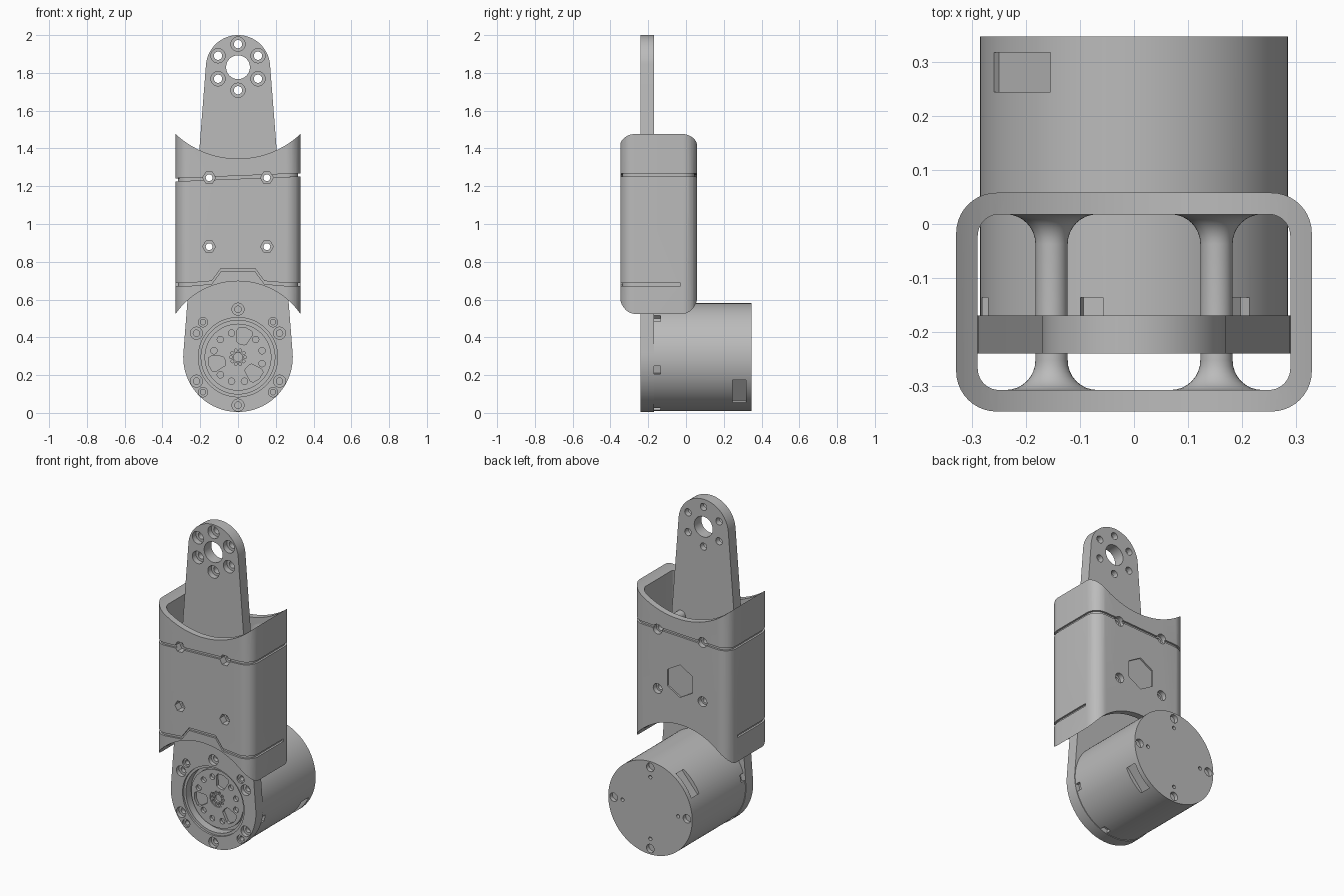
import bpy, bmesh
from math import sin, cos, pi, radians, sqrt, atan2, acos

if "Cube" in bpy.data.objects:
    bpy.data.objects.remove(bpy.data.objects["Cube"])

grey = bpy.data.materials.new("satin grey")
grey.use_nodes = True
grey.diffuse_color = (0.5, 0.5, 0.5, 1)
grey.node_tree.nodes["Principled BSDF"].inputs["Base Color"].default_value = (0.5, 0.5, 0.5, 1)

LOW, HIGH = 0.295, 1.83          # heights of the two joint axes
FRONT, BACK = -0.348, 0.058      # sleeve depth
PLATE_F, PLATE_B = -0.24, -0.17  # arm plate depth


# ---------- helpers ----------
def loft(name, rings, closed=False):
    """Skin a list of equal-length point rings; cap the ends unless closed."""
    bm = bmesh.new()
    rows = [[bm.verts.new(p) for p in ring] for ring in rings]
    n = len(rows[0])
    pairs = list(zip(rows, rows[1:]))
    if closed:
        pairs.append((rows[-1], rows[0]))
    else:
        bm.faces.new(rows[0])
        bm.faces.new(rows[-1])
    for a, b in pairs:
        for i in range(n):
            j = (i + 1) % n
            bm.faces.new((a[i], a[j], b[j], b[i]))
    bmesh.ops.recalc_face_normals(bm, faces=bm.faces)
    mesh = bpy.data.meshes.new(name)
    bm.to_mesh(mesh)
    bm.free()
    mesh.materials.append(grey)
    ob = bpy.data.objects.new(name, mesh)
    bpy.context.collection.objects.link(ob)
    return ob


def slab(name, pts, y0, y1):
    """Extrude an x-z outline along y."""
    return loft(name, [[(x, y, z) for x, z in pts] for y in (y0, y1)])


def circle(x, z, r, n=24, start=0.0):
    return [(x + r * cos(start + 2 * pi * i / n), z + r * sin(start + 2 * pi * i / n)) for i in range(n)]


def rod(x, z, r, y0, y1, n=24, start=0.0, name="cutter"):
    return slab(name, circle(x, z, r, n, start), y0, y1)


def polar(cz, r, deg):
    return r * cos(radians(deg)), cz + r * sin(radians(deg))


def rounded_rect(hx, y0, y1, r, steps=10):
    """Outline points with outward normals, counter-clockwise from the front right corner."""
    out = []
    corners = [(hx - r, y0 + r, -90), (hx - r, y1 - r, 0), (r - hx, y1 - r, 90), (r - hx, y0 + r, 180)]
    for cx, cy, a0 in corners:
        for i in range(steps + 1):
            a = radians(a0 + 90 * i / steps)
            out.append((cx + r * cos(a), cy + r * sin(a), cos(a), sin(a)))
    return out


def groove(path, closed, depth=0.012, half=0.008):
    """Square channel cutter following (x, y, nx, ny, z) points on the sleeve wall."""
    section = [(-depth, -half), (0.02, -half), (0.02, half), (-depth, half)]
    return loft("cutter", [[(x + nx * d, y + ny * d, z + h) for d, h in section]
                           for x, y, nx, ny, z in path], closed)


def cut(target, *cutters):
    bpy.context.view_layer.objects.active = target
    for c in cutters:
        mod = target.modifiers.new("cut", 'BOOLEAN')
        mod.operation, mod.solver, mod.object = 'DIFFERENCE', 'EXACT', c
        bpy.ops.object.modifier_apply(modifier=mod.name)
        bpy.data.objects.remove(c)


def finish(ob):
    bpy.ops.object.select_all(action='DESELECT')
    ob.select_set(True)
    bpy.context.view_layer.objects.active = ob
    bpy.ops.object.shade_smooth_by_angle(angle=radians(30))


# ---------- sleeve ----------
outer = rounded_rect(0.33, FRONT, BACK, 0.075)
inner = rounded_rect(0.29, FRONT + 0.04, BACK - 0.04, 0.04)
sleeve = loft("sleeve", [[(p[0], p[1], z) for p in outer] for z in (0.45, 1.52)])
cut(sleeve,
    loft("cutter", [[(p[0], p[1], z) for p in inner] for z in (0.4, 1.6)]),
    rod(0, HIGH, 0.484, -0.5, 0.5, 160),
    rod(0, LOW, 0.402, -0.5, 0.5, 160))

# slanted channel all round the top, stepped channel round the lower front
cut(sleeve, groove([(x, y, nx, ny, 1.247 + 0.04 * x) for x, y, nx, ny in outer], True))
half_path = [(0.09, FRONT, 0, -1, 0.757), (0.14, FRONT, 0, -1, 0.69)]
half_path += [p + (0.68,) for p in outer[:11]] + [(0.33, -0.03, 1, 0, 0.68)]
mirrored = [(-x, y, -nx, ny, z) for x, y, nx, ny, z in reversed(half_path)]
cut(sleeve, groove(mirrored + half_path, False))

# hexagonal badge recess on the back
cut(sleeve, rod(0, 0.965, 0.1, BACK - 0.01, BACK + 0.05, 6, pi / 2))

# ---------- arm plate: two circles joined by tangents ----------
R_LOW, R_HIGH = 0.29, 0.17
tilt = atan2(R_LOW - R_HIGH, sqrt((HIGH - LOW) ** 2 - (R_LOW - R_HIGH) ** 2))
steps = 48
outline = []
for cz, r, a0, a1 in ((HIGH, R_HIGH, tilt, pi - tilt), (LOW, R_LOW, pi - tilt, 2 * pi + tilt)):
    for i in range(steps + 1):
        a = a0 + (a1 - a0) * i / steps
        outline.append((r * cos(a), cz + r * sin(a)))
plate = slab("arm_plate", outline, PLATE_F, PLATE_B)
cut(plate,
    rod(0, HIGH, 0.063, -0.4, 0, 48),
    rod(0, LOW, 0.21, -0.3, PLATE_F + 0.012, 96),
    rod(0, LOW, 0.195, -0.3, 0, 96))
for k in range(6):
    x, z = polar(HIGH, 0.122, 90 + 60 * k)
    cut(plate, rod(x, z, 0.022, -0.4, 0), rod(x, z, 0.038, -0.4, PLATE_F + 0.035))
    x, z = polar(LOW, 0.254, 90 + 60 * k)
    cut(plate, rod(x, z, 0.032, -0.4, PLATE_F + 0.025), rod(x, z, 0.017, -0.4, PLATE_F + 0.05))
for k in range(4):
    x, z = polar(LOW, 0.262, 45 + 90 * k)
    cut(plate, rod(x, z, 0.025, -0.4, PLATE_F + 0.012), rod(x, z, 0.014, -0.4, PLATE_F + 0.04))

# ---------- spacer posts with flared ends, bolted through ----------
for level, z in (("upper", 1.245), ("lower", 0.88)):
    for side, x in (("left", 0.153), ("right", -0.153)):
        flare = [(0.03 + 0.055 * (1 - sin(a)), 0.055 * (1 - cos(a)))
                 for a in (i * pi / 16 for i in range(9))]
        y0, y1 = FRONT + 0.04, BACK - 0.04
        prof = [(0.085, y0 - 0.01)] + [(r, y0 + d) for r, d in flare]
        prof += [(r, y1 - d) for r, d in reversed(flare)] + [(0.085, y1 + 0.01)]
        post = loft(f"{level}_{side}_post",
                    [[(px, y, pz) for px, pz in circle(x, z, r, 32)] for r, y in prof])
        for part in (post, sleeve, plate):
            cut(part, rod(x, z, 0.018, -0.5, 0.2))
        for part in (post, sleeve):
            cut(part, rod(x, z, 0.034, -0.5, FRONT + 0.045, 6),
                rod(x, z, 0.03, BACK - 0.03, 0.2))
        finish(post)

# ---------- motor housing ----------
R_MOTOR, M_BACK = 0.286, 0.348
motor = rod(0, LOW, R_MOTOR, -0.178, M_BACK, 128, name="motor_housing")


def rim_box(deg, r0, half, y0, y1):
    """Box cutter sitting across the housing rim at an angle."""
    c, s = cos(radians(deg)), sin(radians(deg))
    pts = [(r * c - t * s, LOW + r * s + t * c)
           for r, t in ((r0, -half), (0.4, -half), (0.4, half), (r0, half))]
    return slab("cutter", pts, y0, y1)


for k in range(6):
    cut(motor, rim_box(46 + 60 * k, 0.262, 0.022, PLATE_B, -0.136))
for deg in (139, 319):
    cut(motor, rim_box(deg, 0.262, 0.08, 0.245, 0.318))
for k in range(4):
    x, z = polar(LOW, 0.25, 90 * k)
    cut(motor, rod(x, z, 0.026, M_BACK - 0.025, 0.5))
    x, z = polar(LOW, 0.19, 90 * k)
    cut(motor, rod(x, z, 0.011, M_BACK - 0.03, 0.5))

# ---------- output rotor ----------
FACE = -0.202
rotor = rod(0, LOW, 0.177, FACE, PLATE_B, 96, name="output_rotor")
window = [(0.072, -10), (0.08, -18), (0.14, -18), (0.155, -14), (0.16, 0),
          (0.155, 14), (0.14, 18), (0.08, 18), (0.072, 10)]
for k in range(12):
    deg = 15 + 30 * k
    if k % 4 == 2:
        cut(rotor, slab("cutter", [polar(LOW, r, deg + a) for r, a in window], -0.4, FACE + 0.018))
    else:
        x, z = polar(LOW, 0.132, deg)
        cut(rotor, rod(x, z, 0.017, -0.4, FACE + 0.018))
cut(rotor, rod(0, LOW, 0.05, -0.4, FACE + 0.006, 48), rod(0, LOW, 0.023, -0.4, FACE + 0.02))
for k in range(10):
    x, z = polar(LOW, 0.037, 36 * k)
    cut(rotor, rod(x, z, 0.008, -0.4, FACE + 0.016, 12))

for ob in (sleeve, plate, motor, rotor):
    finish(ob)
